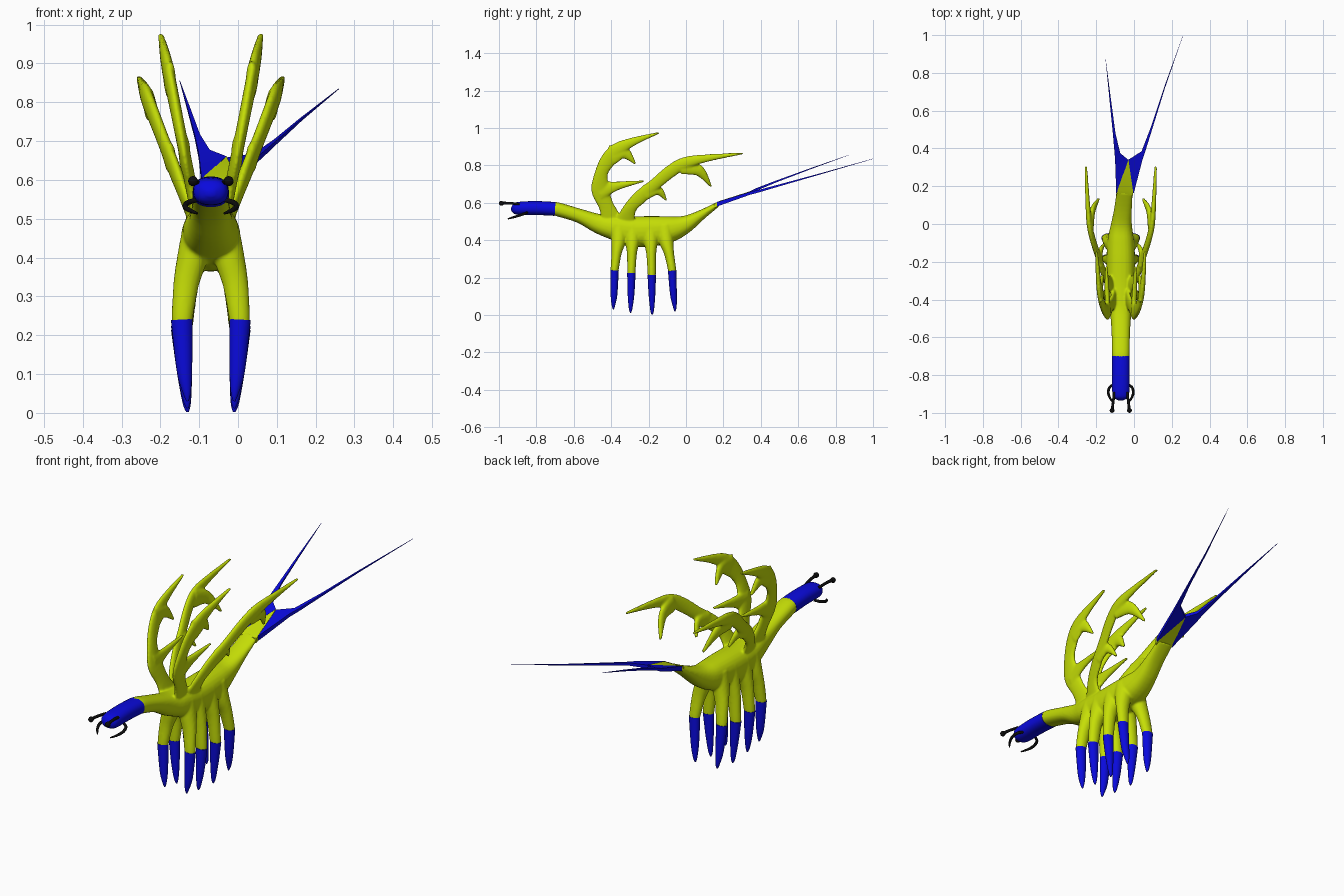
import bpy, bmesh, math
from mathutils import Vector

CX = -0.07  # symmetry plane of the creature


def material(name, rgb):
    m = bpy.data.materials.new(name)
    m.diffuse_color = (*rgb, 1)
    return m


LIME = material("lime skin", (0.56, 0.73, 0.002))
BLUE = material("deep blue", (0.003, 0.003, 0.72))
BLACK = material("black", (0.004, 0.004, 0.004))


def spline(pts, steps):
    """Catmull-Rom interpolation of rows (x, y, z, side radius, depth radius)."""
    out = []
    for i in range(len(pts) - 1):
        a, b = pts[max(i - 1, 0)], pts[i]
        c, d = pts[i + 1], pts[min(i + 2, len(pts) - 1)]
        for k in range(steps):
            t = k / steps
            out.append([0.5 * (2 * q + (r - p) * t + (2 * p - 5 * q + 4 * r - s) * t * t
                               + (3 * q - p - 3 * r + s) * t ** 3)
                        for p, q, r, s in zip(a, b, c, d)])
    out.append(list(pts[-1]))
    return out


def skin(bm, rings):
    """Bridge rings of points into a closed surface."""
    rings = [[bm.verts.new(p) for p in ring] for ring in rings]
    n = len(rings[0])
    faces = [bm.faces.new(rings[0]), bm.faces.new(rings[-1])]
    for r0, r1 in zip(rings, rings[1:]):
        for k in range(n):
            j = (k + 1) % n
            faces.append(bm.faces.new((r0[k], r0[j], r1[j], r1[k])))
    bmesh.ops.recalc_face_normals(bm, faces=faces)


def tube(bm, pts, steps=4, sides=16, power=1.0):
    """Sweep an oval of varying size along a path."""
    rows = spline(pts, steps)
    rings = []
    for i, row in enumerate(rows):
        p = Vector(row[:3])
        t = Vector(rows[min(i + 1, len(rows) - 1)][:3]) - Vector(rows[max(i - 1, 0)][:3])
        t.normalize()
        u = (Vector((1, 0, 0)) - t * t.x).normalized()
        v = t.cross(u)
        ring = []
        for k in range(sides):
            a = 2 * math.pi * k / sides
            c, s = math.cos(a), math.sin(a)
            c = math.copysign(abs(c) ** power, c)
            s = math.copysign(abs(s) ** power, s)
            ring.append(p + u * c * max(row[3], 0.001) + v * s * max(row[4], 0.001))
        rings.append(ring)
    skin(bm, rings)


def finish(name, bm, mat):
    me = bpy.data.meshes.new(name)
    bm.to_mesh(me)
    bm.free()
    ob = bpy.data.objects.new(name, me)
    bpy.context.collection.objects.link(ob)
    me.materials.append(mat)
    bpy.context.view_layer.objects.active = ob
    ob.select_set(True)
    bpy.ops.object.shade_smooth_by_angle(angle=math.radians(50))
    ob.select_set(False)
    return ob


def tube_part(name, pts, mat, **kw):
    bm = bmesh.new()
    tube(bm, pts, **kw)
    finish(name, bm, mat)


def blade(name, rows, mat):
    """Flat tapering sheet from rows (y, x1, x2, z, half thickness)."""
    bm = bmesh.new()
    skin(bm, [[(a, y, z - t), (b, y, z - t), (b, y, z + t), (a, y, z + t)]
              for y, a, b, z, t in rows])
    finish(name, bm, mat)


# Head with a rounded snout
tube_part("head", [
    (CX, -0.70, 0.567, 0.047, 0.037), (CX, -0.80, 0.572, 0.046, 0.037),
    (CX, -0.89, 0.570, 0.045, 0.035), (CX, -0.92, 0.567, 0.036, 0.027),
    (CX, -0.935, 0.566, 0.010, 0.008)], BLUE, sides=24, power=0.85)

# Tail end: lime wedge between two uneven blue streamers
blade("tail_wedge", [(0.15, -0.093, -0.004, 0.583, 0.012), (0.18, -0.087, -0.006, 0.598, 0.012),
                     (0.34, -0.031, -0.029, 0.652, 0.008)], LIME)
blade("tail_streamer_left", [
    (0.165, -0.094, -0.090, 0.592, 0.012), (0.34, -0.100, -0.030, 0.653, 0.008),
    (0.375, -0.103, -0.073, 0.671, 0.007), (0.48, -0.112, -0.098, 0.713, 0.005),
    (0.66, -0.130, -0.122, 0.780, 0.003), (0.87, -0.1505, -0.1495, 0.855, 0.0008)], BLUE)
blade("tail_streamer_right", [
    (0.165, -0.005, -0.001, 0.592, 0.012), (0.34, -0.030, 0.045, 0.650, 0.008),
    (0.385, 0.040, 0.060, 0.661, 0.007), (0.52, 0.092, 0.102, 0.699, 0.005),
    (0.72, 0.158, 0.164, 0.755, 0.003), (1.0, 0.2595, 0.2605, 0.835, 0.0008)], BLUE)

# Neck, torso and tail root, later fused with the legs and antlers
body = bmesh.new()
tube(body, [
    (CX, -0.715, 0.567, 0.043, 0.034), (CX, -0.69, 0.566, 0.047, 0.037),
    (CX, -0.57, 0.530, 0.049, 0.038),
    (CX, -0.47, 0.489, 0.057, 0.052), (CX, -0.39, 0.468, 0.071, 0.065),
    (CX, -0.29, 0.448, 0.076, 0.080), (CX, -0.18, 0.448, 0.076, 0.081),
    (CX, -0.08, 0.460, 0.069, 0.069), (-0.066, 0.0, 0.486, 0.055, 0.047),
    (-0.058, 0.08, 0.534, 0.047, 0.027), (-0.05, 0.17, 0.592, 0.044, 0.013)],
    sides=24, power=0.85)

# Leg rows: top y, mid y, tip y, tip z, height where the blue begins
LEGS = [(-0.355, -0.382, -0.388, 0.030, 0.240), (-0.285, -0.292, -0.296, 0.012, 0.225),
        (-0.190, -0.183, -0.181, 0.002, 0.215), (-0.115, -0.074, -0.060, 0.020, 0.238)]

# Antlers: (y, z, in-plane radius) centrelines, first the beam and then the tines
FRONT_ANTLER = [
    [(-0.385, 0.48, 0.065), (-0.425, 0.58, 0.042), (-0.458, 0.67, 0.050), (-0.452, 0.76, 0.036),
     (-0.415, 0.83, 0.042), (-0.365, 0.885, 0.038), (-0.28, 0.928, 0.023), (-0.145, 0.974, 0.005)],
    [(-0.40, 0.855, 0.055), (-0.33, 0.868, 0.034), (-0.27, 0.807, 0.005)],
    [(-0.465, 0.665, 0.055), (-0.37, 0.69, 0.025), (-0.225, 0.716, 0.005)]]
REAR_ANTLER = [
    [(-0.33, 0.48, 0.060), (-0.30, 0.57, 0.036), (-0.24, 0.635, 0.038), (-0.17, 0.695, 0.033),
     (-0.08, 0.77, 0.035), (0.0, 0.815, 0.032), (0.12, 0.84, 0.020), (0.305, 0.864, 0.005)],
    [(-0.02, 0.795, 0.045), (0.07, 0.772, 0.031), (0.135, 0.686, 0.005)],
    [(-0.22, 0.655, 0.042), (-0.15, 0.667, 0.027), (-0.105, 0.612, 0.005)]]

for side, s in (("left", -1), ("right", 1)):
    def at(off, y, z, rx, ry):
        return (CX + s * off, y, z, rx, ry)

    for n, (ty, my, ey, ez, split) in enumerate(LEGS):
        # Upper leg, ending just inside the foot
        tube(body, [
            at(0.036, ty, 0.48, 0.036, 0.045), at(0.048, ty * 0.8 + my * 0.2, 0.40, 0.039, 0.040),
            at(0.064, ty * 0.4 + my * 0.6, 0.33, 0.033, 0.027), at(0.074, my, split, 0.027, 0.022),
            at(0.073, my, split - 0.02, 0.022, 0.018)], sides=16)
        # Blue tapering foot
        tube_part(f"foot_{side}_{n + 1}", [
            at(0.075, my, split, 0.0275, 0.0225), at(0.068, (my + ey) / 2, 0.11, 0.020, 0.018),
            at(0.062, ey, ez + 0.025, 0.011, 0.010), at(0.060, ey, ez, 0.003, 0.003)], BLUE)

    # Branching antlers leaning outward as they rise
    for parts, base, slope in ((FRONT_ANTLER, 0.044, 0.20), (REAR_ANTLER, 0.064, 0.385)):
        for path in parts:
            tube(body, [at(base + slope * (z - 0.55), y, z, min(0.015, 0.0065 + r * 0.27), r)
                        for y, z, r in path])

    # Eye stalks with a knob at the end
    tube_part(f"eye_stalk_{side}", [
        at(0.034, -0.89, 0.592, 0.007, 0.007), at(0.040, -0.94, 0.598, 0.007, 0.007),
        at(0.046, -0.985, 0.598, 0.008, 0.008)], BLACK, sides=10)
    bm = bmesh.new()
    bmesh.ops.create_uvsphere(bm, u_segments=14, v_segments=8, radius=0.013)
    bmesh.ops.translate(bm, verts=bm.verts, vec=(CX + s * 0.046, -0.987, 0.597))
    finish(f"eye_{side}", bm, BLACK)

    # Elbowed mandibles
    tube_part(f"mandible_{side}", [
        at(0.038, -0.85, 0.548, 0.006, 0.006), at(0.060, -0.865, 0.541, 0.007, 0.007),
        at(0.066, -0.895, 0.531, 0.007, 0.007), at(0.055, -0.925, 0.522, 0.006, 0.006),
        at(0.035, -0.952, 0.514, 0.003, 0.003)], BLACK, sides=10)

# Fuse torso, legs and antlers into one softly blended skin
ob = finish("body", body, LIME)
remesh = ob.modifiers.new("fuse", "REMESH")
remesh.mode = "VOXEL"
remesh.voxel_size = 0.005
remesh.use_smooth_shade = True
blend = ob.modifiers.new("blend", "SMOOTH")
blend.factor = 0.5
blend.iterations = 8
